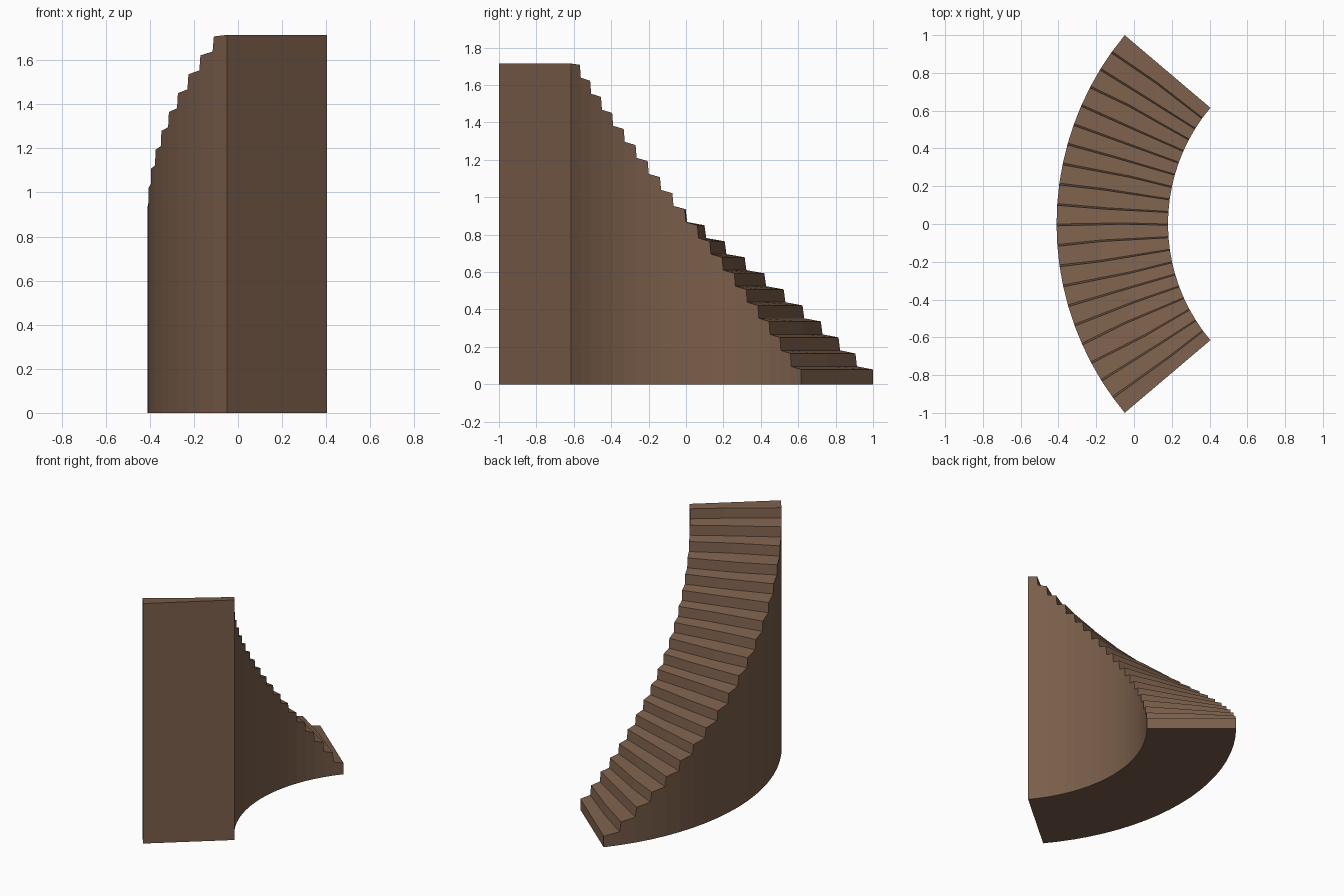
import bpy, bmesh, math, random

random.seed(4)
cube = bpy.data.objects.get("Cube")
if cube:
    bpy.data.objects.remove(cube, do_unlink=True)

STEPS = 20
HEIGHT = 1.715
RISE = HEIGHT / STEPS
# Side walls as arcs: centre x, radius, half angle in degrees
OUTER = (1.155, 1.565, 39.7)
INNER = (1.135, 0.955, 40.1)


def on_arc(arc, step):
    """Plan position on a side wall, counting steps down from the top end."""
    centre, radius, half = arc
    angle = math.radians(half) * (2 * step / STEPS - 1)
    return centre - radius * math.cos(angle), radius * math.sin(angle)


# Stair profile: each tread dips toward its nosing, each riser leans out a little
profile = []
shift, along = 0.0, 0.5
for i in range(STEPS):
    top = HEIGHT - i * RISE
    last = i == STEPS - 1
    back = top if i == 0 else top + 0.01
    profile.append((i, back, shift, along))
    shift = 0.0 if last else random.uniform(-0.12, 0.12)
    along = random.uniform(0.35, 0.65)
    nosing = i + 1 if last else i + 0.91
    profile.append((nosing, top - 0.007, shift, along))

# Sweep the profile around the curve, with a slightly worn line along the treads
bm = bmesh.new()
ribs = []
for step, z, wear, t in profile:
    xi, yi = on_arc(INNER, step)
    xo, yo = on_arc(OUTER, step)
    ai, bi = on_arc(INNER, step + wear)
    ao, bo = on_arc(OUTER, step + wear)
    middle = (ai + (ao - ai) * t, bi + (bo - bi) * t, z)
    points = [(xi, yi, z), middle, (xo, yo, z), (xo, yo, 0), (xi, yi, 0)]
    ribs.append([bm.verts.new(p) for p in points])

for a, b in zip(ribs, ribs[1:]):
    for j in range(len(a)):
        k = (j + 1) % len(a)
        bm.faces.new((a[j], a[k], b[k], b[j]))
bm.faces.new(ribs[0])
bm.faces.new(ribs[-1])
bmesh.ops.recalc_face_normals(bm, faces=bm.faces)

mesh = bpy.data.meshes.new("curved_staircase")
bm.to_mesh(mesh)
bm.free()
stairs = bpy.data.objects.new("curved_staircase", mesh)
bpy.context.collection.objects.link(stairs)

# Brown wood
colour = (0.195, 0.112, 0.069, 1)
wood = bpy.data.materials.new("brown_wood")
wood.use_nodes = True
wood.diffuse_color = colour
wood.node_tree.nodes["Principled BSDF"].inputs["Base Color"].default_value = colour
mesh.materials.append(wood)
